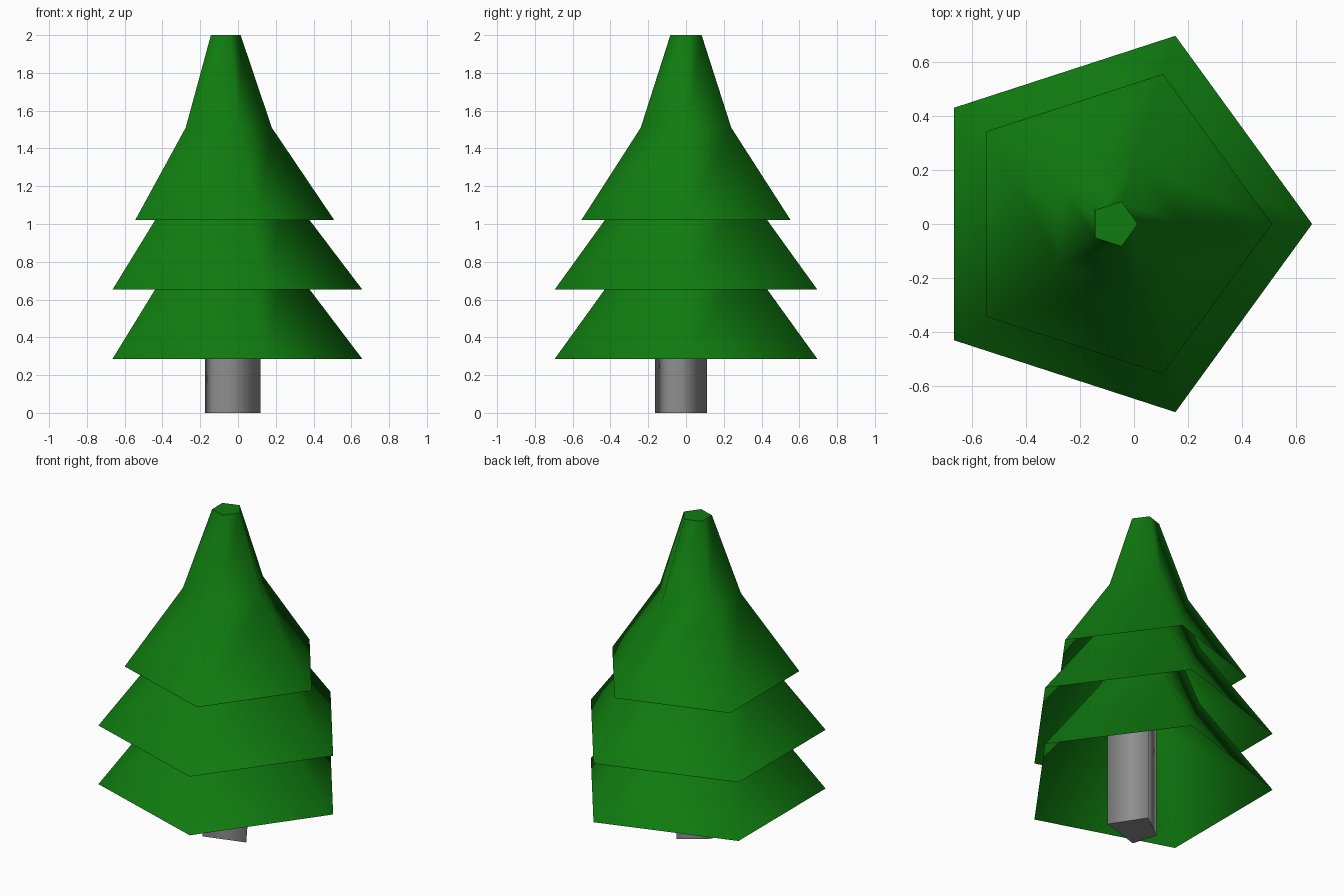
import bpy
import bmesh
from math import cos, sin, tau

cube = bpy.data.objects.get("Cube")
if cube:
    bpy.data.objects.remove(cube)


def make_material(name, color):
    mat = bpy.data.materials.new(name)
    mat.use_nodes = True
    mat.diffuse_color = color
    mat.node_tree.nodes["Principled BSDF"].inputs["Base Color"].default_value = color
    return mat


def loft(name, rings, mat, cap_top=True, cap_bottom=False):
    """Skin a stack of point rings: smooth sides, flat sharp-edged caps."""
    bm = bmesh.new()
    loops = [[bm.verts.new(p) for p in ring] for ring in rings]
    n = len(loops[0])
    for low, high in zip(loops, loops[1:]):
        for i in range(n):
            j = (i + 1) % n
            bm.faces.new((low[i], low[j], high[j], high[i])).smooth = True
    caps = []
    if cap_top:
        caps.append(bm.faces.new(loops[-1]))
    if cap_bottom:
        caps.append(bm.faces.new(loops[0][::-1]))
    for face in caps:
        for edge in face.edges:
            edge.smooth = False
    mesh = bpy.data.meshes.new(name)
    bm.to_mesh(mesh)
    bm.free()
    mesh.materials.append(mat)
    obj = bpy.data.objects.new(name, mesh)
    bpy.context.collection.objects.link(obj)
    return obj


def pentagon(radius, z, center_x=-0.073):
    return [(center_x + radius * cos(tau * i / 5), radius * sin(tau * i / 5), z)
            for i in range(5)]


green = make_material("leaf green", (0.005, 0.2, 0.005, 1))
gray = make_material("trunk gray", (0.27, 0.27, 0.27, 1))

# Foliage tiers: open skirts, bent inwards halfway up: (base z, width scale, height scale)
tiers = {
    "lower_foliage": (0.285, 1.255, 1.118),
    "middle_foliage": (0.652, 1.255, 1.118),
    "upper_foliage": (1.02, 1.0, 1.0),
}
profile = [(0.583, 0), (0.252, 0.49), (0.087, 0.98)]
for name, (base, wide, tall) in tiers.items():
    loft(name, [pentagon(r * wide, base + z * tall) for r, z in profile], green)

# Trunk: irregular four-sided post
section = [(-0.175, -0.01), (-0.13, -0.165), (0.12, -0.09), (-0.012, 0.112)]
loft("trunk", [[(x, y, z) for x, y in section] for z in (0, 0.75)], gray,
     cap_bottom=True)
